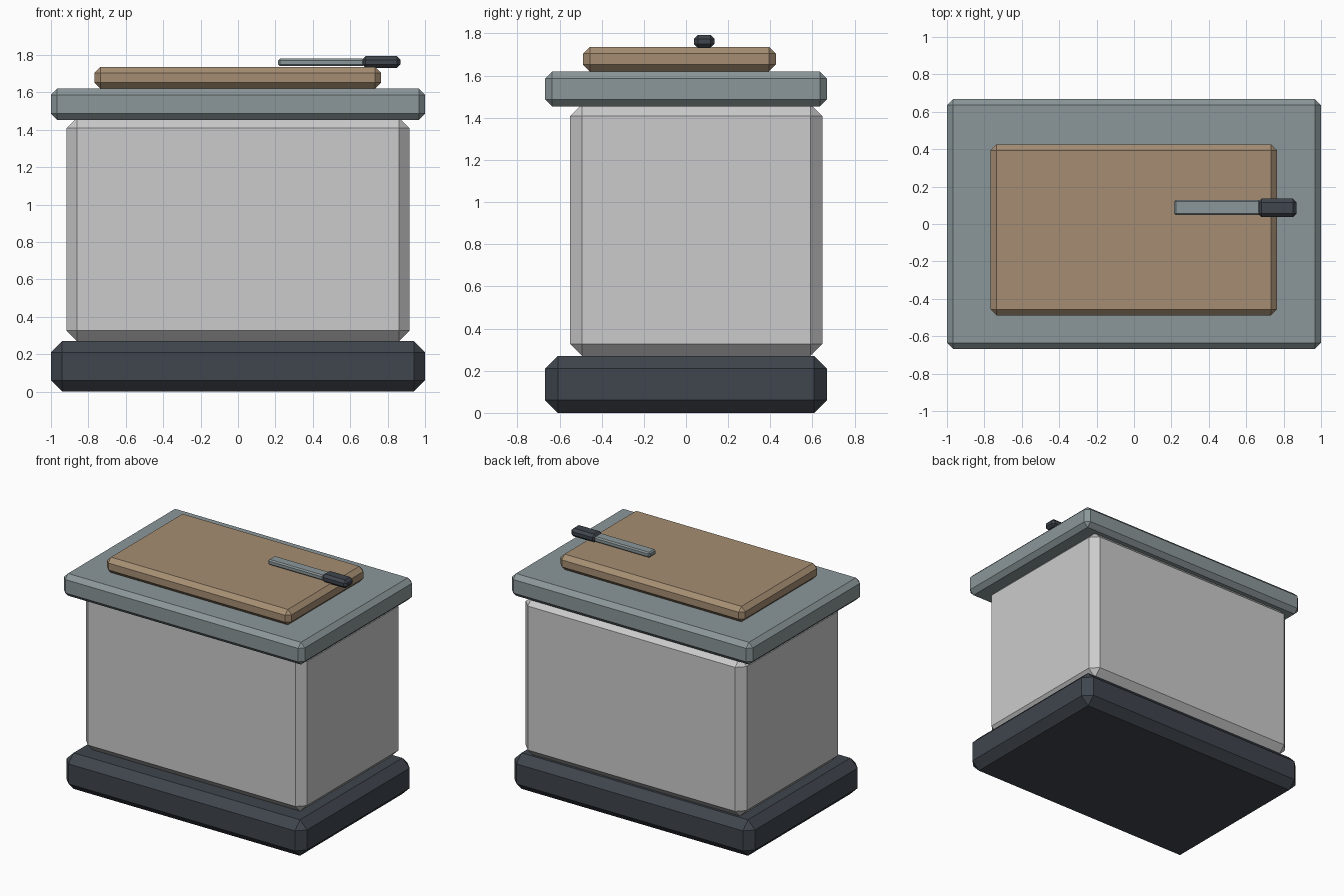
import bpy
from mathutils import Vector

if "Cube" in bpy.data.objects:
    bpy.data.objects.remove(bpy.data.objects["Cube"])


def material(name, rgb):
    m = bpy.data.materials.new(name)
    m.diffuse_color = (*rgb, 1)
    m.use_nodes = True
    m.node_tree.nodes["Principled BSDF"].inputs["Base Color"].default_value = m.diffuse_color
    return m


def chamfered_box(name, low, high, bevel, mat=None):
    low, high = Vector(low), Vector(high)
    bpy.ops.mesh.primitive_cube_add(size=1, location=(low + high) / 2)
    ob = bpy.context.object
    ob.name = name
    ob.scale = high - low
    bpy.ops.object.transform_apply(location=False, rotation=False, scale=True)
    mod = ob.modifiers.new("chamfer", 'BEVEL')
    mod.width = bevel
    mod.segments = 1
    if mat:
        ob.data.materials.append(mat)
    return ob


dark = material("dark_steel", (0.05, 0.06, 0.075))
steel = material("blue_grey_steel", (0.26, 0.31, 0.32))
wood = material("wood", (0.38, 0.27, 0.17))

# Plinth, cabinet body (set slightly back) and worktop
chamfered_box("base_plinth", (-1, -.668, 0), (1, .668, .27), .06, dark)
chamfered_box("cabinet_body", (-.918, -.55, .27), (.918, .647, 1.465), .057)
chamfered_box("worktop", (-1, -.668, 1.453), (1, .668, 1.62), .033, steel)

# Cutting board with a knife lying on it
chamfered_box("cutting_board", (-.768, -.488, 1.62), (.765, .426, 1.736), .032, wood)
chamfered_box("knife_blade", (.215, .047, 1.741), (.675, .128, 1.78), .009, steel)
chamfered_box("knife_handle", (.663, .037, 1.731), (.87, .135, 1.793), .019, dark)
